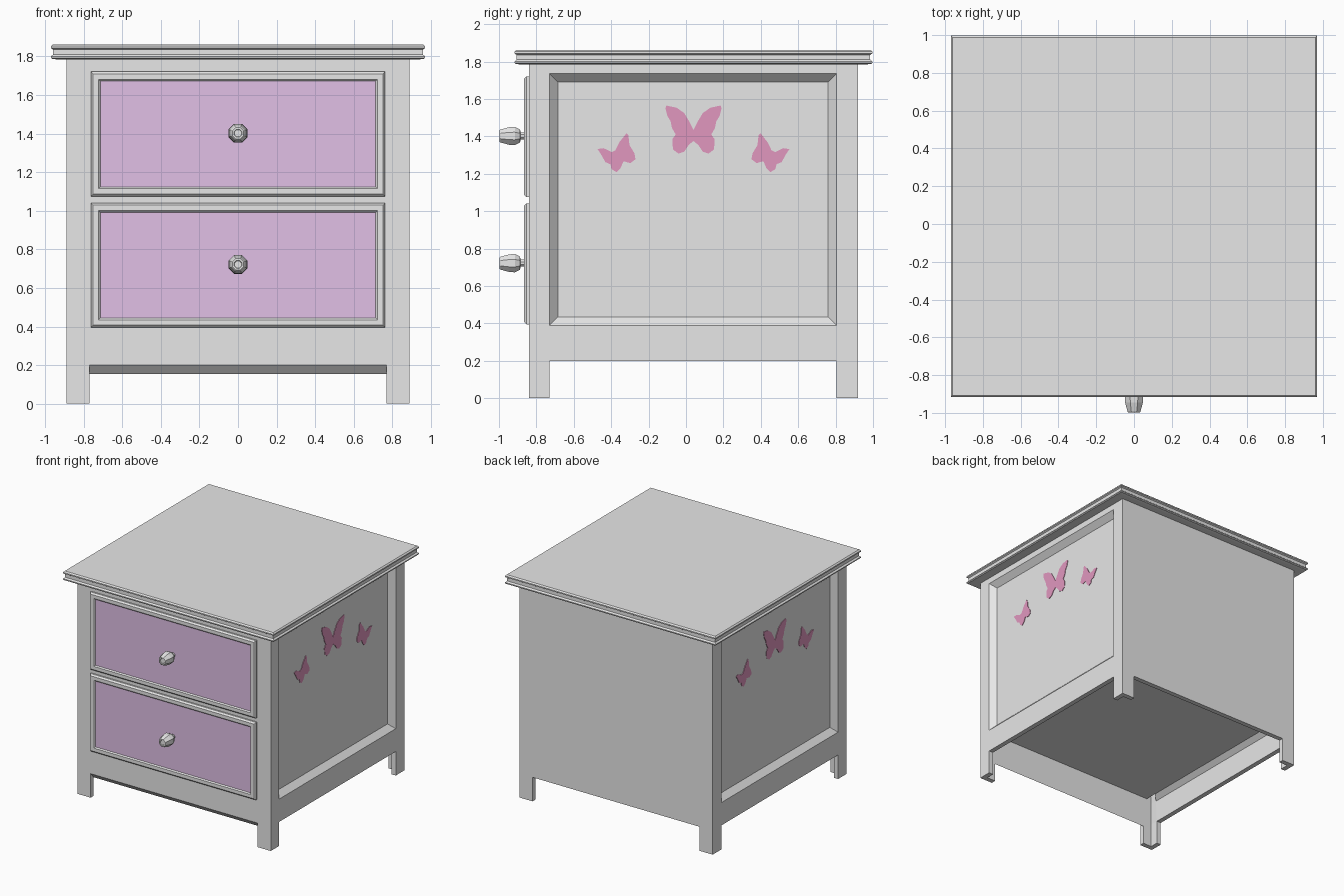
import bpy, bmesh, math
from mathutils import Vector

if "Cube" in bpy.data.objects:
    bpy.data.objects.remove(bpy.data.objects["Cube"])


def material(name, rgb):
    m = bpy.data.materials.new(name)
    m.diffuse_color = (*rgb, 1)
    m.use_nodes = True
    m.node_tree.nodes["Principled BSDF"].inputs["Base Color"].default_value = m.diffuse_color
    return m


GREY = material("painted_grey", (0.80, 0.80, 0.80))
LILAC = material("lilac", (0.75, 0.53, 0.79))
PINK = material("pink", (0.75, 0.31, 0.52))
CY = 0.04                      # middle of the cabinet in depth


def finish(bm, name, mats):
    me = bpy.data.meshes.new(name)
    bm.to_mesh(me)
    bm.free()
    for m in mats:
        me.materials.append(m)
    ob = bpy.data.objects.new(name, me)
    bpy.context.collection.objects.link(ob)
    return ob


def loft(name, rings, mats, end_mat=0):
    """Skin a list of equal point rings and cap both ends."""
    bm = bmesh.new()
    vs = [[bm.verts.new(p) for p in r] for r in rings]
    n = len(vs[0])
    for a, b in zip(vs, vs[1:]):
        for i in range(n):
            j = (i + 1) % n
            bm.faces.new((a[i], a[j], b[j], b[i]))
    bm.faces.new(vs[0])
    bm.faces.new(vs[-1]).material_index = end_mat
    bmesh.ops.recalc_face_normals(bm, faces=bm.faces)
    return finish(bm, name, mats)


def rect(cx, cy, hx, hy):
    return [(cx - hx, cy - hy), (cx + hx, cy - hy), (cx + hx, cy + hy), (cx - hx, cy + hy)]


# Cabinet shell: four walls with leg notches and recessed side panels
bm = bmesh.new()
ZC = [0, 0.2, 0.39, 1.735, 1.79]
XC = [-0.89, -0.77, 0.77, 0.89]
YC = [-0.84, -0.73, 0.805, 0.92]
walls = [
    (XC, lambda a, z: (a, YC[0], z)),
    (YC, lambda a, z: (XC[3], a, z)),
    (XC[::-1], lambda a, z: (a, YC[3], z)),
    (YC[::-1], lambda a, z: (XC[0], a, z)),
]
panels = []
for w, (cuts, place) in enumerate(walls):
    for i in range(3):
        for k in range(4):
            if i == 1 and k == 0:
                continue       # open space between the legs
            a, b, lo, hi = cuts[i], cuts[i + 1], ZC[k], ZC[k + 1]
            f = bm.faces.new([bm.verts.new(place(*p))
                              for p in ((a, lo), (b, lo), (b, hi), (a, hi))])
            if w % 2 and i == 1 and k == 2:
                panels.append(f)
bmesh.ops.remove_doubles(bm, verts=bm.verts, dist=0.0005)
bm.normal_update()
bmesh.ops.inset_individual(bm, faces=panels, thickness=0.045, depth=-0.045,
                           use_even_offset=True)
body = finish(bm, "cabinet_body", [GREY])
sol = body.modifiers.new("wall_thickness", 'SOLIDIFY')
sol.thickness = 0.04
sol.offset = -1
sol.use_even_offset = True

# Slanted strip under the front rail
loft("front_rail_strip",
     [[(x, -0.84, 0.2), (x, -0.80, 0.155), (x, -0.80, 0.2)] for x in (-0.77, 0.77)], [GREY])

# Cabinet floor
loft("cabinet_floor",
     [[(x, y, z) for x, y in rect(0, CY, 0.805, 0.845)] for z in (0.42, 0.44)], [GREY])

# Table top with a grooved edge: (inset from outline, height)
edge = [(0.03, 1.785), (0.006, 1.787), (0, 1.793), (0, 1.80), (0.012, 1.81),
        (0.012, 1.836), (0, 1.843), (0, 1.853), (0.01, 1.863)]
loft("table_top",
     [[(x, y, z) for x, y in rect(0, CY, 0.97 - d, 0.957 - d)] for d, z in edge], [GREY])

# Drawers with raised frame and lilac field, and their knobs
frame = [(0, -0.838), (0, -0.853), (0.012, -0.865), (0.04, -0.865), (0.049, -0.856)]
knob = [(0.02, -0.855), (0.02, -0.885), (0.038, -0.887), (0.053, -0.915), (0.051, -0.945),
        (0.037, -0.993), (0.032, -0.998), (0.022, -0.998), (0.019, -0.994)]
for label, zc in (("upper", 1.398), ("lower", 0.718)):
    loft(label + "_drawer",
         [[(x, y, z) for x, z in rect(0, zc, 0.763 - d, 0.323 - d)] for d, y in frame],
         [GREY, LILAC], 1)
    loft(label + "_knob",
         [[(r * math.cos((i + 0.5) * math.pi / 4), y, zc + 0.004 + r * math.sin((i + 0.5) * math.pi / 4))
           for i in range(8)] for r, y in knob], [GREY])

# Butterflies on both side panels: (distance from panel middle, height)
half = [(0, 1.435), (0.02, 1.475), (0.05, 1.525), (0.09, 1.553), (0.145, 1.565), (0.15, 1.55),
        (0.14, 1.51), (0.122, 1.48), (0.115, 1.445), (0.095, 1.41), (0.113, 1.385),
        (0.11, 1.33), (0.08, 1.308), (0.05, 1.318), (0.025, 1.355), (0, 1.375)]
big = half + [(-d, z) for d, z in half[-2:0:-1]]
small = [(0.513, 1.332), (0.481, 1.337), (0.438, 1.316), (0.417, 1.326), (0.396, 1.369),
         (0.358, 1.417), (0.348, 1.406), (0.342, 1.353), (0.316, 1.31), (0.31, 1.278),
         (0.337, 1.257), (0.374, 1.267), (0.39, 1.23), (0.412, 1.209), (0.438, 1.225),
         (0.444, 1.251), (0.471, 1.262), (0.492, 1.3)]
for side, sx in (("right", 1), ("left", -1)):
    for label, shape, sy in (("large", big, 1), ("front_small", small, -1), ("back_small", small, 1)):
        loft(f"{side}_{label}_butterfly",
             [[(sx * x, CY + sy * d, z) for d, z in shape] for x in (0.844, 0.849)], [PINK])
